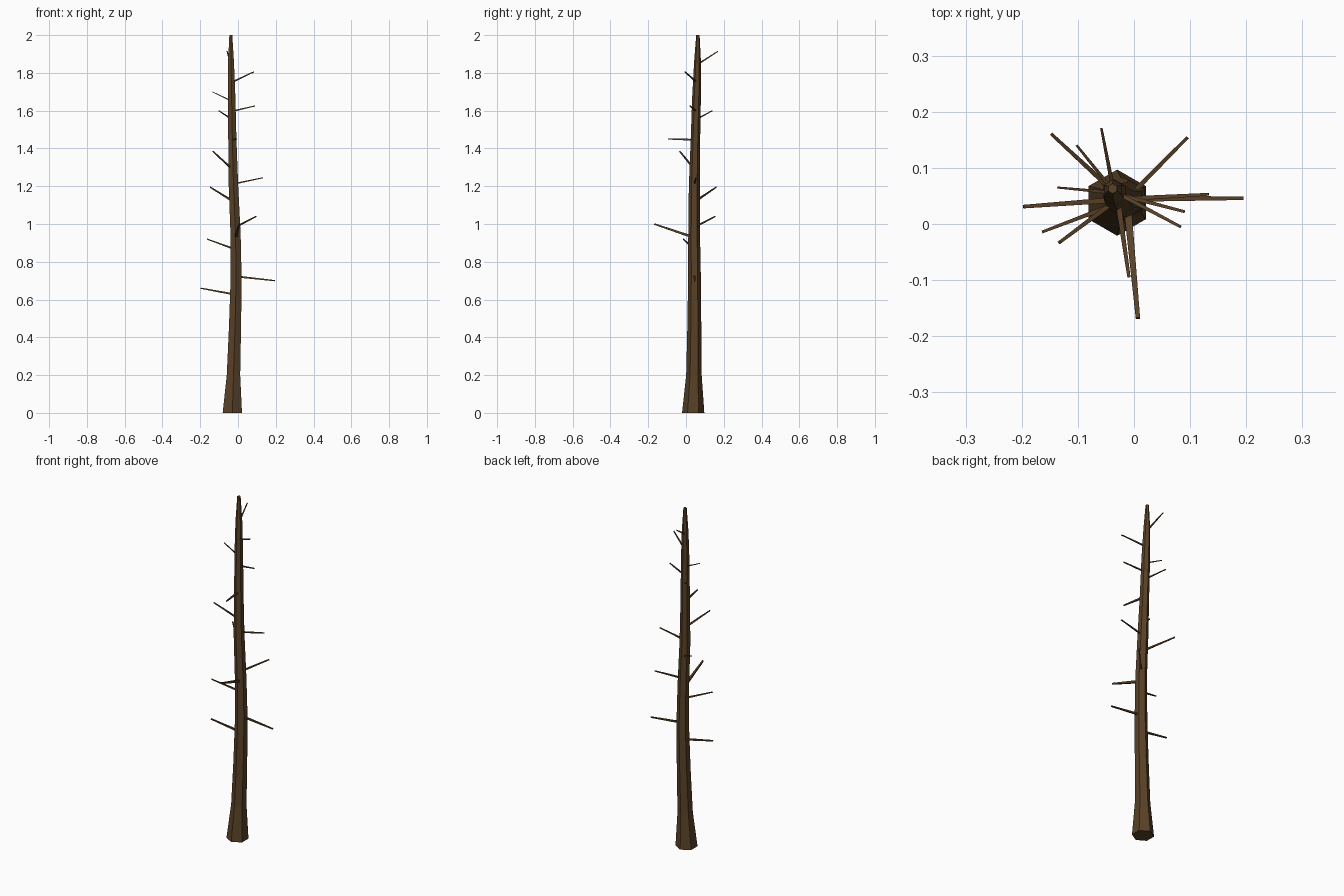
import bpy, bmesh, math
from mathutils import Vector

bark = bpy.data.materials.new("bark")
bark.diffuse_color = (0.1, 0.053, 0.02, 1)

# Trunk rings: x, y, z, radius
RINGS = [(-0.030, 0.038, 0.00, 0.059), (-0.024, 0.042, 0.20, 0.041),
         (-0.016, 0.044, 0.45, 0.037), (-0.010, 0.045, 0.70, 0.034),
         (-0.013, 0.043, 0.95, 0.031), (-0.024, 0.044, 1.20, 0.029),
         (-0.030, 0.050, 1.45, 0.025), (-0.034, 0.056, 1.68, 0.023),
         (-0.037, 0.061, 1.86, 0.018), (-0.038, 0.063, 2.00, 0.009)]

# Branches: height where it leaves the bark, tip point, base and tip radius
BRANCHES = [(0.630, (-0.197, 0.031, 0.66), 0.0075, 0.0045),
            (0.720, (0.195, 0.046, 0.70), 0.0075, 0.0045),
            (0.872, (-0.163, -0.014, 0.92), 0.0065, 0.0035),
            (0.935, (0.007, -0.168, 1.00), 0.0100, 0.0055),
            (0.990, (0.095, 0.154, 1.04), 0.0065, 0.0040),
            (1.125, (-0.147, 0.160, 1.195), 0.0070, 0.0040),
            (1.216, (0.133, 0.053, 1.245), 0.0060, 0.0035),
            (1.300, (-0.133, -0.033, 1.385), 0.0065, 0.0040),
            (1.446, (-0.009, -0.095, 1.45), 0.0075, 0.0040),
            (1.560, (-0.102, 0.140, 1.60), 0.0050, 0.0030),
            (1.600, (0.090, 0.022, 1.625), 0.0055, 0.0035),
            (1.658, (-0.136, 0.065, 1.70), 0.0045, 0.0025),
            (1.755, (0.083, -0.005, 1.805), 0.0055, 0.0035),
            (1.852, (-0.058, 0.170, 1.915), 0.0055, 0.0030)]


def loft(name, rings):
    """Join rings of points into a capped tube."""
    bm = bmesh.new()
    loops = [[bm.verts.new(p) for p in ring] for ring in rings]
    n = len(loops[0])
    for a, b in zip(loops, loops[1:]):
        for i in range(n):
            j = (i + 1) % n
            bm.faces.new((a[i], a[j], b[j], b[i]))
    bm.faces.new(loops[0][::-1])
    bm.faces.new(loops[-1])
    bmesh.ops.recalc_face_normals(bm, faces=bm.faces)
    mesh = bpy.data.meshes.new(name)
    bm.to_mesh(mesh)
    bm.free()
    mesh.materials.append(bark)
    ob = bpy.data.objects.new(name, mesh)
    bpy.context.collection.objects.link(ob)


def trunk_at(z):
    """Trunk axis point and radius at a height."""
    for a, b in zip(RINGS, RINGS[1:]):
        if a[2] <= z <= b[2]:
            t = (z - a[2]) / (b[2] - a[2])
            v = [p + (q - p) * t for p, q in zip(a, b)]
            return Vector(v[:3]), v[3]


# Six-sided tapering trunk
loft("trunk", [[(x + r * math.sin(k * math.pi / 3), y - r * math.cos(k * math.pi / 3), z)
                for k in range(6)] for x, y, z, r in RINGS])

# Four-sided bare branches starting inside the trunk
for i, (z, tip, r0, r1) in enumerate(BRANCHES):
    base, r = trunk_at(z)
    tip = Vector(tip)
    length = (tip - base).to_2d().length
    base.z -= (tip.z - z) * 0.6 * r / (length - r)
    axis = (tip - base).normalized()
    side = axis.cross(Vector((0, 0, 1))).normalized()
    up = side.cross(axis)
    loft(f"branch_{i + 1}", [
        [c + rad * (side * math.cos(a) + up * math.sin(a))
         for a in (math.pi / 4 + k * math.pi / 2 for k in range(4))]
        for c, rad in ((base, r0), (tip, r1))])
